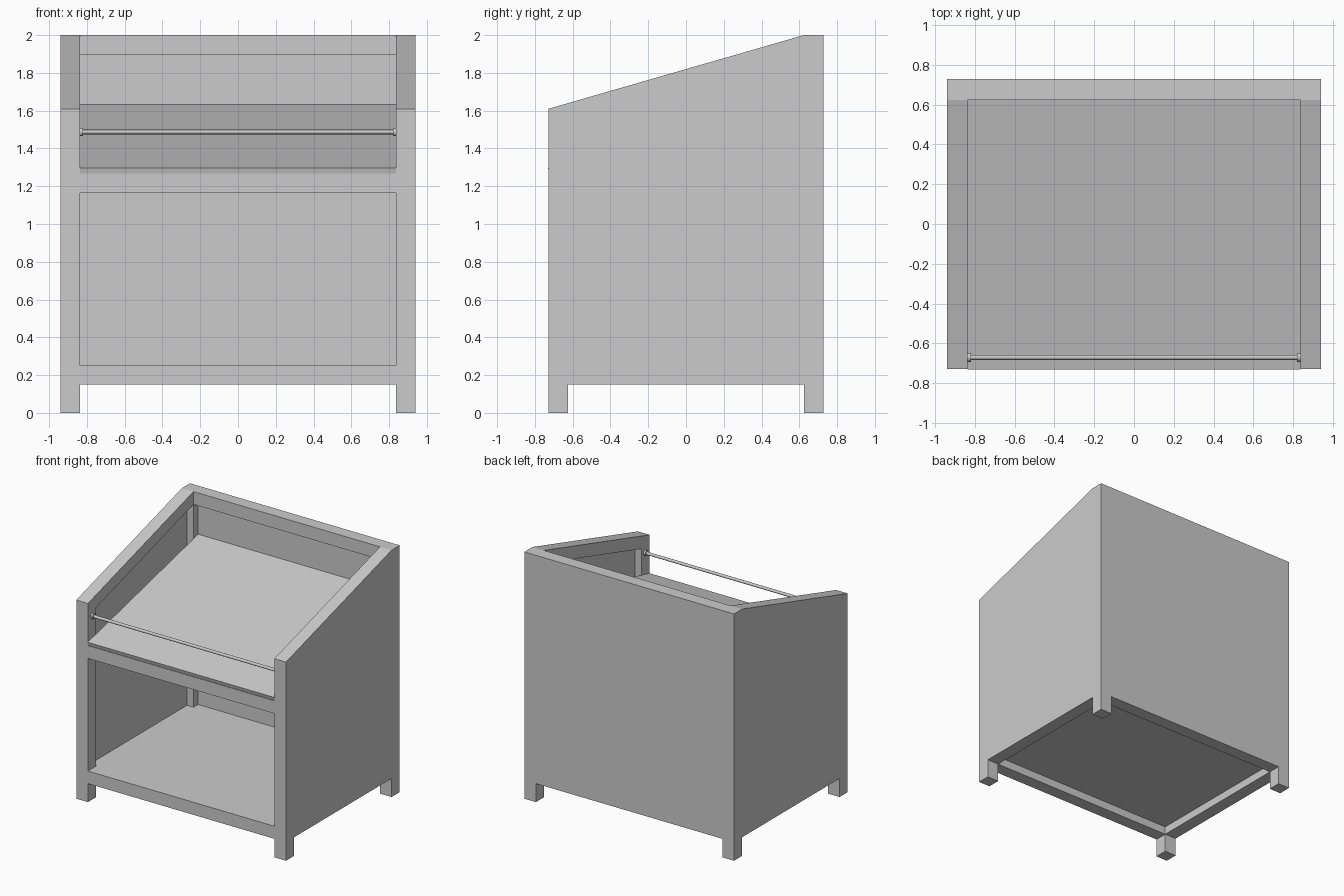
import bpy, bmesh, math

if "Cube" in bpy.data.objects:
    bpy.data.objects.remove(bpy.data.objects["Cube"])

W, F, B, T = 0.94, -0.728, 0.728, 0.104   # half width, front, back, post size
IN = W - T                                # inner face of posts
PANEL = 0.045                             # panel thickness


def finish(name, bm):
    bmesh.ops.recalc_face_normals(bm, faces=bm.faces)
    me = bpy.data.meshes.new(name)
    bm.to_mesh(me)
    bm.free()
    ob = bpy.data.objects.new(name, me)
    bpy.context.collection.objects.link(ob)
    return ob


def prism(name, x0, x1, profile):
    """Side profile of (y, z) points extruded from x0 to x1."""
    bm = bmesh.new()
    face = bm.faces.new([bm.verts.new((x0, y, z)) for y, z in profile])
    ext = bmesh.ops.extrude_face_region(bm, geom=[face])
    moved = [v for v in ext["geom"] if isinstance(v, bmesh.types.BMVert)]
    bmesh.ops.translate(bm, verts=moved, vec=(x1 - x0, 0, 0))
    return finish(name, bm)


def box(name, x0, x1, y0, y1, z0, z1):
    return prism(name, x0, x1, [(y0, z0), (y1, z0), (y1, z1), (y0, z1)])


def rod(name, radius, x0, x1, y, z, sides):
    bpy.ops.mesh.primitive_cylinder_add(
        vertices=sides, radius=radius, depth=x1 - x0,
        location=((x0 + x1) / 2, y, z), rotation=(0, math.pi / 2, 0))
    ob = bpy.context.object
    ob.name = name
    bpy.ops.object.shade_smooth_by_angle()
    return ob


def slope(y):
    """Height of the sloping top edge."""
    return min(2.0, 1.61 + 0.39 * (y - F) / (B - T - F))


YB = B - T   # inner face of back posts
YF = F + T   # inner face of front posts

for s, side in ((-1, "left"), (1, "right")):
    a, b = s * IN, s * W
    # corner posts
    prism(side + "_front_post", a, b, [(F, 0), (YF, 0), (YF, slope(YF)), (F, slope(F))])
    box(side + "_back_post", a, b, YB, B, 0, 2)
    # side frame rails and flush outer panel
    prism(side + "_top_rail", a, b, [(YF, slope(YF) - T), (YB, 2 - T), (YB, 2), (YF, slope(YF))])
    box(side + "_bottom_rail", a, b, YF, YB, 0.15, 0.252)
    prism(side + "_panel", s * (W - PANEL), b, [(YF, 0.2), (YB, 0.2), (YB, 1.95), (YF, slope(YF) - 0.05)])
    # bar end cap
    rod(side + "_bar_cap", 0.022, min(s * 0.82, s * IN), max(s * 0.82, s * IN), -0.67, 1.487, 16)

# front and back rails
box("front_bottom_rail", -IN, IN, F, YF, 0.15, 0.252)
box("front_middle_rail", -IN, IN, F, YF, 1.165, 1.268)
box("back_bottom_rail", -IN, IN, YB, B, 0.15, 0.252)
box("back_top_rail", -IN, IN, YB, B, 2 - T, 2)
box("back_panel", -IN, IN, B - PANEL, B, 0.2, 1.95)

# cabinet floor
box("floor", -IN, IN, YF, YB, 0.215, 0.252)

# sloping shelf resting on the front rail
prism("sloping_shelf", -IN, IN,
      [(F + 0.005, 1.266), (B - PANEL, 1.60), (B - PANEL, 1.632), (F - 0.003, 1.297)])

# retaining bar
rod("front_bar", 0.012, -IN, IN, -0.67, 1.487, 16)
